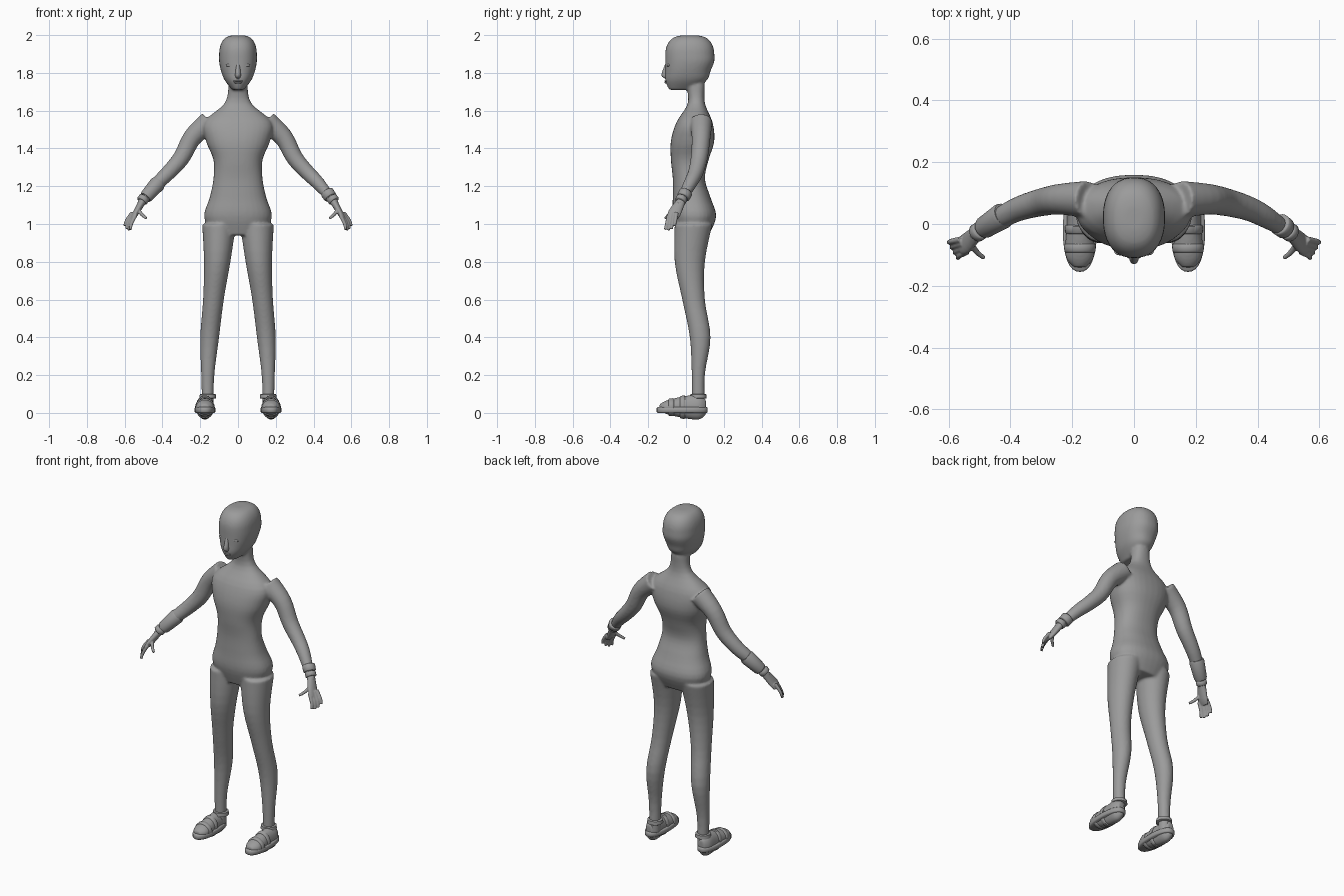
import bpy
import bmesh
import math
from mathutils import Vector, Matrix

cube = bpy.data.objects.get("Cube")
if cube:
    bpy.data.objects.remove(cube, do_unlink=True)

grey = bpy.data.materials.new("plain grey")
grey.use_nodes = True
colour = (.33, .33, .33, 1)
grey.diffuse_color = colour
grey.node_tree.nodes["Principled BSDF"].inputs["Base Color"].default_value = colour


def resample(rows, steps):
    """Smooth a list of equal-length rows with a Catmull-Rom spline."""
    rows = [Vector(row) for row in rows]
    smooth_rows = []
    for i, (start, end) in enumerate(zip(rows, rows[1:])):
        leaving = (end - rows[max(i - 1, 0)]) / 2
        arriving = (rows[min(i + 2, len(rows) - 1)] - start) / 2
        for step in range(steps):
            t = step / steps
            ease = t * t * (3 - 2 * t)
            smooth_rows.append(start.lerp(end, ease) + leaving * (t * (1 - t) ** 2)
                               - arriving * (t * t * (1 - t)))
    return smooth_rows + [rows[-1]]


def skin(bm, rings):
    """Bridge rings of points and cap both ends."""
    loops = [[bm.verts.new(point) for point in ring] for ring in rings]
    for low, high in zip(loops, loops[1:]):
        for i in range(len(low)):
            j = (i + 1) % len(low)
            bm.faces.new((low[i], low[j], high[j], high[i]))
    bm.faces.new(loops[0][::-1])
    bm.faces.new(loops[-1])


def oval(centre, u, v, power=2, count=32):
    """Points of a superellipse spanned by u and v."""
    points = []
    for k in range(count):
        angle = math.tau * k / count
        c, s = math.cos(angle), math.sin(angle)
        points.append(centre + u * math.copysign(abs(c) ** (2 / power), c)
                      + v * math.copysign(abs(s) ** (2 / power), s))
    return points


def stack(bm, rows, side=1, power=2.3, steps=4):
    """Level sections: height, middle x, half width, front y, back y."""
    skin(bm, [oval(Vector((side * x, (front + back) / 2, z)), Vector((width, 0, 0)),
                   Vector((0, (back - front) / 2, 0)), power)
              for z, x, width, front, back in resample(rows, steps)])


def limb(bm, rows, side=1, steps=4):
    """Sections square to a path: x, y, z, half breadth, half thickness."""
    rows = resample(rows, steps)
    path = [Vector((side * x, y, z)) for x, y, z, breadth, thickness in rows]
    rings = []
    for i, row in enumerate(rows):
        along = (path[min(i + 1, len(path) - 1)] - path[max(i - 1, 0)]).normalized()
        u = Vector((0, 1, 0)) - along * along.y
        if u.length < .1:
            u = Vector((1, 0, 0))
        u.normalize()
        rings.append(oval(path[i], u * row[3], along.cross(u) * row[4]))
    skin(bm, rings)


def ball(bm, centre, size):
    bmesh.ops.create_uvsphere(bm, u_segments=20, v_segments=12, radius=1,
                              matrix=Matrix.Translation(centre) @ Matrix.Diagonal((*size, 1)))


def band(bm, start, end, start_radius, end_radius, side):
    """A bevelled strap round a limb from start to end."""
    rows = []
    for t, grow in ((0, .9), (.1, 1), (.9, 1), (1, .9)):
        radius = (start_radius + (end_radius - start_radius) * t) * grow
        rows.append((*Vector(start).lerp(Vector(end), t), radius, radius))
    limb(bm, rows, side, steps=1)


def finish(bm, name, voxel=None, relaxing=0):
    """Turn the bmesh into a shaded object, fused into one skin if asked."""
    bmesh.ops.recalc_face_normals(bm, faces=bm.faces)
    mesh = bpy.data.meshes.new(name)
    bm.to_mesh(mesh)
    bm.free()
    part = bpy.data.objects.new(name, mesh)
    bpy.context.collection.objects.link(part)
    bpy.ops.object.select_all(action='DESELECT')
    part.select_set(True)
    bpy.context.view_layer.objects.active = part
    if voxel:
        fuse = part.modifiers.new("fuse", 'REMESH')
        fuse.mode = 'VOXEL'
        fuse.voxel_size = voxel
        relax = part.modifiers.new("relax", 'SMOOTH')
        relax.iterations = relaxing
        for modifier in ("fuse", "relax"):
            bpy.ops.object.modifier_apply(modifier=modifier)
    part.data.materials.clear()
    part.data.materials.append(grey)
    if voxel:
        bpy.ops.object.shade_smooth()
    else:
        bpy.ops.object.shade_smooth_by_angle(angle=math.radians(50))


# Torso and neck, evenly spaced upwards from the crotch: half width, front, back
body = bmesh.new()
torso = [(.14, -.04, .12), (.18, -.07, .16), (.15, -.07, .13), (.13, -.07, .1), (.13, -.08, .12),
         (.17, -.08, .15), (.18, -.05, .14), (.07, .01, .1), (.05, 0, .1)]
stack(body, [(.94 + i / 10, 0, *row) for i, row in enumerate(torso)])

# Head: jaw sections, then a rounded skull cap
jaw = [(.03, -.09, .03), (.07, -.11, .11), (.09, -.11, .13), (.1, -.11, .15)]
head = [(1.71 + i / 20, 0, *row) for i, row in enumerate(jaw)]
for k in range(6):
    angle = k * math.pi / 11
    spread = math.cos(angle) ** .6
    head.append((1.9 + math.sin(angle) / 10, 0, .1 * spread,
                 .02 - .13 * spread, .02 + .13 * spread))
stack(body, head)

# Legs, evenly spaced from sole to hip: middle x, half width, front, back
leg = [(.16, .03, .03, .1), (.16, .035, .03, .1), (.15, .05, .02, .13),
       (.13, .055, -.02, .1), (.11, .07, -.06, .1), (.1, .09, -.06, .14)]
# Arms from shoulder to wrist: x, y, z, radius
arm = [(.15, .08, 1.54, .06), (.24, .08, 1.46, .05), (.3, .07, 1.35, .045),
       (.37, .05, 1.27, .04), (.43, .02, 1.21, .035), (.52, -.04, 1.1, .02)]
for side in (1, -1):
    stack(body, [(max(i / 5, .02), *row) for i, row in enumerate(leg)], side, power=2)
    limb(body, [(*row, row[-1]) for row in arm], side)
finish(body, "body", voxel=.007, relaxing=8)

# Face: nose, closed eyelids and lips
nose = bmesh.new()
stack(nose, [(1.77, 0, .01, -.11, -.09), (1.79, 0, .015, -.13, -.09),
             (1.86, 0, .008, -.105, -.09)], power=2)
finish(nose, "nose")
lids = bmesh.new()
for side in (1, -1):
    ball(lids, (side * .04, -.09, 1.84), (.024, .012, .009))
finish(lids, "eyelids")
lips = bmesh.new()
for height, width in ((1.757, .024), (1.748, .02)):
    ball(lips, (0, -.104, height), (width, .01, .005))
finish(lips, "lips")

# Hand landmarks: the fingers fan out evenly from first to last
first_knuckle, last_knuckle = Vector((.54, -.09, 1.05)), Vector((.56, -.05, 1.06))
first_tip, last_tip = Vector((.57, -.11, .97)), Vector((.6, -.06, .99))
palm = [(.5, -.02, 1.13, .022, .02), (.54, -.06, 1.06, .034, .016), (.56, -.07, 1.03, .028, .01)]


def finger(bm, knuckle, tip, side):
    middle = knuckle.lerp(tip, .6) + Vector((.006, 0, 0))
    limb(bm, [(*joint, radius, radius) for joint, radius in
              ((knuckle, .01), (middle, .009), (tip, .007))], side)


# Foot sections from toe to heel: y, half breadth, rise above the sole
foot_x, sole_top = .175, .03
foot = [(-.14, .02, .015), (-.1, .047, .037), (0, .042, .06), (.07, .04, .065), (.105, .02, .04)]

for side, label in ((1, "left"), (-1, "right")):
    hand = bmesh.new()
    limb(hand, palm, side)
    for k in range(4):
        t = k / 3
        droop = Vector((0, 0, -.012 * math.sin(math.pi * t)))
        finger(hand, first_knuckle.lerp(last_knuckle, t), first_tip.lerp(last_tip, t) + droop, side)
    finger(hand, Vector((.53, -.06, 1.08)), Vector((.485, -.11, 1.03)), side)
    finish(hand, label + "_hand", voxel=.0035, relaxing=3)

    # The right cuff is the longer one
    cuff = bmesh.new()
    cuff_top = (.47, 0, 1.17) if side > 0 else (.42, .03, 1.22)
    band(cuff, cuff_top, (.49, -.015, 1.14), .036 if side > 0 else .043, .035, side)
    band(cuff, (.495, -.02, 1.14), (.51, -.03, 1.12), .03, .03, side)
    finish(cuff, label + "_cuff")

    sole = bmesh.new()
    stack(sole, [(z, foot_x, .055 - inset, inset - .155, .115 - inset) for z, inset in
                 ((0, .005), (.005, 0), (.025, 0), (sole_top, .005))], side, steps=1)
    finish(sole, label + "_sole")

    upper = bmesh.new()
    limb(upper, [(foot_x, y, sole_top, breadth, rise) for y, breadth, rise in foot], side)
    finish(upper, label + "_foot", voxel=.006, relaxing=4)

    straps = bmesh.new()
    band(straps, (.16, .065, .075), (.16, .065, .1), .045, .042, side)
    for y, breadth, rise in ((-.08, .05, .046), (-.02, .047, .06)):
        limb(straps, [(foot_x, y + shift, sole_top, breadth * grow, rise * grow) for shift, grow in
                      ((-.012, .92), (-.008, 1), (.012, 1.04), (.016, .97))], side, steps=1)
    finish(straps, label + "_straps")
